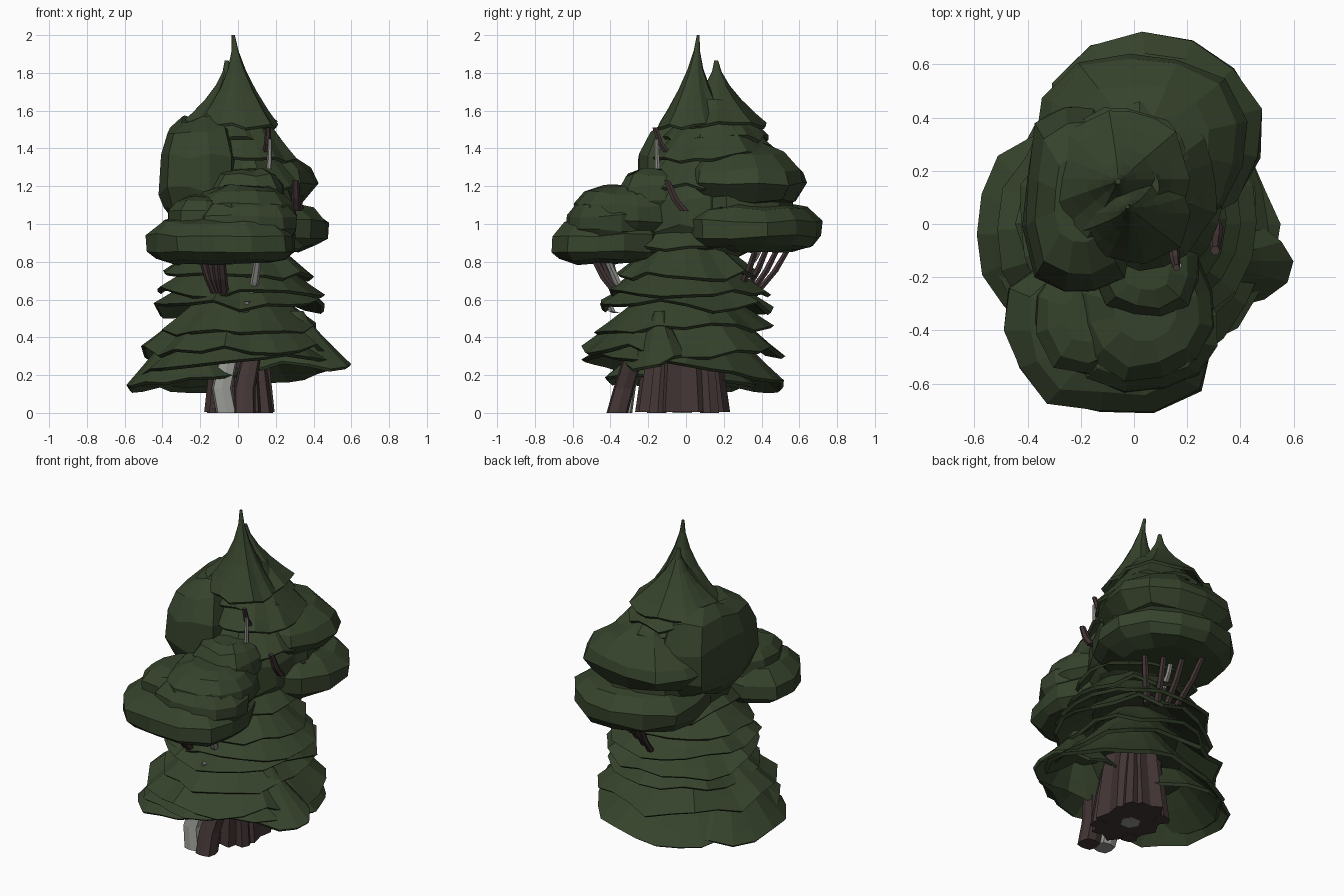
import bpy, bmesh, math, random
from mathutils import Vector

if "Cube" in bpy.data.objects:
    bpy.data.objects.remove(bpy.data.objects["Cube"])

random.seed(4)
TAU = 2 * math.pi


def material(name, rgb):
    m = bpy.data.materials.new(name)
    m.diffuse_color = (*rgb, 1)
    m.use_nodes = True
    m.node_tree.nodes["Principled BSDF"].inputs["Base Color"].default_value = m.diffuse_color
    return m


GREEN = material("needle_green", (0.037, 0.056, 0.025))
BROWN = material("bark_brown", (0.055, 0.035, 0.035))
GREY = material("pale_wood", (0.29, 0.29, 0.27))


def loft(name, rings, mat):
    """Skin a list of equal rings and cap both ends."""
    bm = bmesh.new()
    loops = [[bm.verts.new(p) for p in ring] for ring in rings]
    n = len(loops[0])
    for a, b in zip(loops, loops[1:]):
        for i in range(n):
            j = (i + 1) % n
            bm.faces.new((a[i], a[j], b[j], b[i]))
    bm.faces.new(loops[0][::-1])
    bm.faces.new(loops[-1])
    bmesh.ops.recalc_face_normals(bm, faces=bm.faces)
    me = bpy.data.meshes.new(name)
    bm.to_mesh(me)
    bm.free()
    me.materials.append(mat)
    ob = bpy.data.objects.new(name, me)
    bpy.context.collection.objects.link(ob)
    return ob


def skirt(name, c, z_rim, z_top, rx, ry, tilt=(0, 0), tip=0.25, power=1.2,
          n=20, rough=0.05, wave=0.025, bend=(0, 0)):
    """Thin drooping cone of needles with a ragged, tilted rim."""
    ang = [TAU * i / n for i in range(n)]
    rag = [1 + random.uniform(-rough, rough) for _ in ang]
    drop = [random.uniform(-wave, wave) for _ in ang]

    def ring(t, shrink=1.0, dz=0.0):
        pts = []
        for a, k, d in zip(ang, rag, drop):
            r = (tip + (1 - tip) * t ** power) * (1 + (k - 1) * t) * shrink
            low = z_rim + d + tilt[0] * math.cos(a) + tilt[1] * math.sin(a)
            pts.append((c[0] + rx * r * math.cos(a) + bend[0] * (1 - t) ** 2,
                        c[1] + ry * r * math.sin(a) + bend[1] * (1 - t) ** 2,
                        z_top + (low - z_top) * t + dz))
        return pts

    outer = [ring(t) for t in (0, 0.18, 0.4, 0.62, 0.84, 1)]
    inner = [ring(t, 0.96, -0.014) for t in (1, 0.75, 0.45)]
    return loft(name, outer + inner, GREEN)


LOW = ((0, .5), (.1, .82), (.36, 1), (.6, .93), (.85, .66), (1, .3))
BOXY = ((0, .6), (.08, .86), (.28, 1), (.62, .99), (.88, .8), (1, .45))


def clump(name, c, z0, z1, rx, ry, n=12, rough=0.05, profile=BOXY, square=2.5):
    """Chunky faceted foliage mass with a slightly squared outline."""
    rag = [1 + random.uniform(-rough, rough) for _ in range(n)]
    rings = []
    for f, r in profile:
        ring = []
        for i, k in enumerate(rag):
            a = TAU * (i + 0.5) / n
            co, si = math.cos(a), math.sin(a)
            q = (abs(co) ** square + abs(si) ** square) ** (-1 / square)
            q *= r * k * (1 + random.uniform(-.04, .04))
            ring.append((c[0] + rx * q * co, c[1] + ry * q * si,
                         z0 + (z1 - z0) * (f + random.uniform(-.05, .05))))
        rings.append(ring)
    return loft(name, rings, GREEN)


def stem(name, path, radii, mat, n=6, groove=0.0, squash=1.0):
    """Grooved stem along a mostly upright path."""
    rag = [1 + groove * (1 if i % 2 else -1) * random.uniform(.5, 1) for i in range(n)]
    rings = [[Vector(p) + Vector((r * k * math.cos(TAU * i / n),
                                  r * k * squash * math.sin(TAU * i / n), 0))
              for i, k in enumerate(rag)] for p, r in zip(path, radii)]
    return loft(name, rings, mat)


# Main trunk with exposed heartwood under its foot
stem("main_trunk", [(.01, -.02, .004), (.01, -.02, .3), (0, 0, .7), (0, .05, 1.4)],
     (.175, .145, .10, .04), BROWN, 18, .13, 1.35)
stem("heartwood", [(.01, -.02, 0), (.01, -.02, .02)], (.06, .05), GREY)
for i, (x, y) in enumerate(((.14, -.15), (.13, .13), (-.11, .12), (-.1, -.16))):
    stem(f"root_rib_{i}", [(x, y, 0), (x * .85, y * .9, .2), (x * .6, y * .7, .5)],
         (.05, .045, .03), BROWN, 6, .1)

# Two leaning front stems
stem("leaning_brown_stem", [(.035, -.365, 0), (.035, -.33, .13), (.07, -.28, .3), (.08, -.2, .5)],
     (.062, .06, .055, .04), BROWN, 8, .1)
stem("leaning_pale_stem", [(-.06, -.34, 0), (-.085, -.32, .13), (-.05, -.28, .3), (0, -.2, .5)],
     (.06, .058, .055, .04), GREY, 8, .1)

# Lower skirts, with two broad fans reaching out sideways
skirt("lowest_skirt", (0, .0), .22, .60, .53, .53, (.045, -.075), n=24, wave=.015)
skirt("left_fan", (-.26, -.04), .165, .52, .34, .40, (.03, -.01), .15, n=16, wave=.015)
skirt("right_fan", (.30, -.14), .27, .54, .30, .18, (.0, .02), .15, n=14, rough=.07)
skirt("low_skirt", (0, -.02), .33, .70, .50, .53, (0, -.005), n=22, wave=.035)
skirt("low_skirt_upper", (.01, -.01), .44, .74, .42, .46, (.01, .02))
skirt("middle_skirt_a", (.01, 0), .56, .82, .45, .46, (.01, -.01), wave=.035)
skirt("middle_skirt_b", (.01, .01), .64, .90, .44, .43, (-.01, .01))
skirt("middle_skirt_c", (.01, .0), .73, 1.0, .41, .37)
skirt("middle_skirt_d", (.02, .02), .86, 1.15, .35, .36, n=16, rough=.07, wave=.035)

# Front foliage mass
clump("front_mass_low", (-.08, -.40), .79, 1.04, .395, .305, 13)
clump("front_mass_mid", (.04, -.40), .90, 1.13, .28, .23)
clump("front_mass_top", (.04, -.32), .94, 1.20, .27, .26)
clump("front_shoulder", (.05, -.16), 1.05, 1.29, .20, .19)
clump("front_left_lump", (-.17, -.34), .92, 1.15, .2, .22, 10)

# Back and side foliage masses
clump("back_mass_low", (.08, .34), .86, 1.11, .39, .365, 13)
clump("back_mass_mid", (.03, .29), 1.0, 1.24, .31, .28)
clump("back_mass_top", (.03, .30), 1.09, 1.42, .38, .335, 13, profile=LOW)
clump("left_mass", (-.205, .09), 1.02, 1.56, .21, .36, square=3.5)
clump("core_mass", (0, .05), .85, 1.3, .30, .30)

# Upper skirts and the two peaks
skirt("upper_skirt_a", (.02, .09), 1.21, 1.52, .32, .30, (0, -.01), wave=.035)
skirt("upper_skirt_b", (.02, .14), 1.37, 1.66, .30, .31, (-.01, .02), wave=.03)
skirt("upper_skirt_c", (-.03, .16), 1.45, 1.70, .26, .28, (0, .01))
skirt("rear_peak", (-.05, .17), 1.53, 1.865, .26, .265, (0, -.01), .04, 1.65, 18, .05, .02, (-.01, -.01))
skirt("front_peak", (.005, .04), 1.535, 2.0, .21, .19, (-.01, .01), .04, 1.75, 18, .06, .02, (-.03, .025))

# Branches showing between the foliage: start, end, radius, colour
twigs = [
    ((.06, -.28, .56), (.11, -.43, .84), .026, GREY),
    ((.03, -.37, .53), (.05, -.41, .59), .022, GREY),
    ((.155, -.17, 1.17), (.16, -.18, 1.27), .013, GREY),
    ((.165, -.15, 1.29), (.17, -.155, 1.45), .015, GREY),
    ((.15, -.10, 1.38), (.16, -.165, 1.51), .02, BROWN),
    ((.31, -.01, 1.07), (.305, -.10, 1.23), .026, BROWN),
    ((.30, .13, .97), (.335, .18, 1.09), .022, BROWN),
    ((.03, .30, .74), (.06, .42, .92), .018, GREY),
]
for k in range(4):
    twigs.append(((-.07 - .01 * k, -.34, .60), (-.09 - .035 * k, -.5 + .03 * k, .84), .028, BROWN))
    twigs.append(((-.02 + .05 * k, .36 - .03 * k, .62), (-.06 + .1 * k, .56 - .06 * k, .9), .023, BROWN))
for i, (a, b, r, mat) in enumerate(twigs):
    a, b = Vector(a), Vector(b)
    mid = a.lerp(b, .55) + Vector((0, 0, -.025))
    stem(f"branch_{i}", [a, mid, b], (r, r * .9, r * .7), mat)
